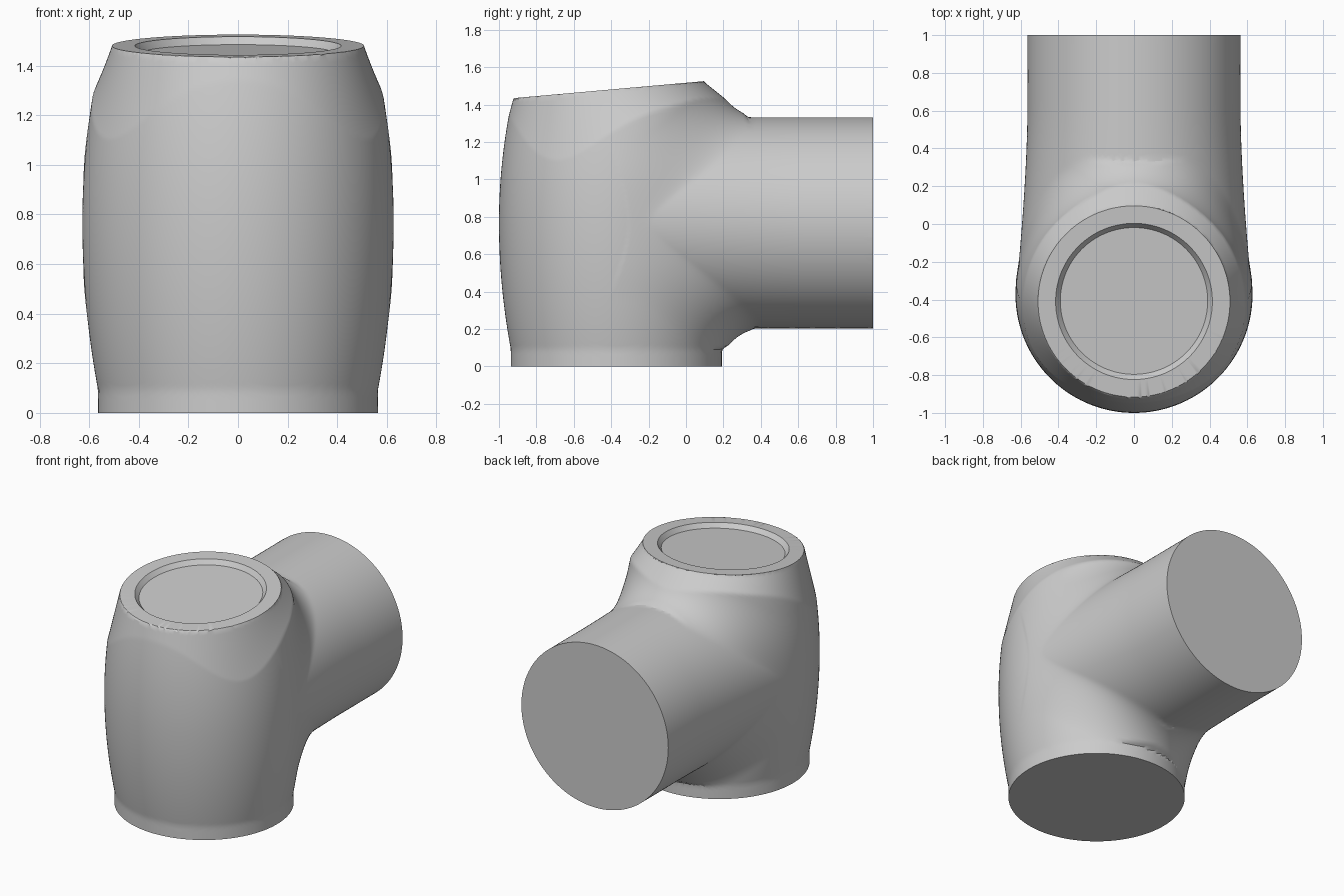
import bpy, bmesh, math
from mathutils import Vector

if "Cube" in bpy.data.objects:
    bpy.data.objects.remove(bpy.data.objects["Cube"])

CY, AXIS_Z, R_END = -0.3725, 0.7675, 0.564      # barrel axis, arm height, pipe radius
TOP = Vector((0, -0.41, 1.48))                  # centre of the tilted top rim
TOP_N = Vector((0, -0.0891, 1)).normalized()


def clamp(v):
    return min(max(v, 0.0), 1.0)


def field(p):
    """Signed field of barrel and arm joined by a fillet (negative inside)."""
    x, y, z = p
    rad = math.hypot(x, y - CY)
    c = (y - CY) / rad if rad > 1e-6 else 0.0
    dz = z - AXIS_Z
    # barrel with a straight collar at the foot
    bulge = 0.6275 - (0.16 if dz > 0 else 0.139) * dz * dz
    barrel = rad - (bulge if z > 0.09 else R_END)
    # slanted shoulder below the rim, steepest at the sides
    slope = 0.38 + 0.49 * c + 0.38 * c * c
    shoulder = rad - (0.507 - 0.0425 * c + slope * (1.48 + 0.045 * c - z))
    foot = rad - (R_END + 1.5 * max(z - 0.09, 0))
    # arm flaring sideways into the barrel
    w = R_END + 0.06 * clamp((0.6 - y) / 0.95) ** 1.6
    e = math.hypot(x / w, dz / R_END)
    arm = max((e - 1) * R_END, -0.3 - y)
    # fillet, fading out at the sides
    s = abs(x / w) / max(e, 1e-6)
    k = 0.01 + 0.19 * (1 - min(s, 1) ** 4)
    blend = max(k, min(barrel, arm)) - math.hypot(max(k - barrel, 0), max(k - arm, 0))
    return min(max(blend, shoulder, foot), arm)


def reach(centre, d):
    lo, hi = 0.0, 3.0
    for _ in range(22):
        mid = (lo + hi) / 2
        if field(centre + d * mid) < 0:
            lo = mid
        else:
            hi = mid
    return centre + d * lo


bm = bmesh.new()
bmesh.ops.create_icosphere(bm, subdivisions=7, radius=1)
centre = Vector((0, CY, AXIS_Z))
for v in bm.verts:
    v.co = reach(centre, v.co.normalized())


def trim(co, no):
    """Cut off everything beyond a plane and return the open edge loop."""
    bmesh.ops.bisect_plane(bm, geom=bm.verts[:] + bm.edges[:] + bm.faces[:],
                           plane_co=co, plane_no=no, clear_outer=True)
    return [e for e in bm.edges if e.is_boundary]


def cap(edges):
    bmesh.ops.holes_fill(bm, edges=edges, sides=0)


def set_ring(verts, mid, radius):
    for v in verts:
        d = v.co - mid
        d -= TOP_N * d.dot(TOP_N)
        v.co = mid + d.normalized() * radius


# flat foot and flat arm end
cap(trim(Vector((0, 0, 0)), Vector((0, 0, -1))))
cap(trim(Vector((0, 1, 0)), Vector((0, 1, 0))))

# rim ring, tapered recess wall and recess floor
loop = trim(TOP, TOP_N)
set_ring({v for e in loop for v in e.verts}, TOP, 0.508)
for mid, radius in ((TOP, 0.415), (TOP - TOP_N * 0.03, 0.39)):
    geom = bmesh.ops.extrude_edge_only(bm, edges=loop)["geom"]
    ring = [g for g in geom if isinstance(g, bmesh.types.BMVert)]
    set_ring(ring, mid, radius)
    loop = [g for g in geom if isinstance(g, bmesh.types.BMEdge) and g.is_boundary]
cap(loop)
bmesh.ops.recalc_face_normals(bm, faces=bm.faces[:])

mesh = bpy.data.meshes.new("pipe_fitting")
bm.to_mesh(mesh)
bm.free()
fitting = bpy.data.objects.new("pipe_fitting", mesh)
bpy.context.collection.objects.link(fitting)

grey = bpy.data.materials.new("light grey")
grey.diffuse_color = (0.6, 0.6, 0.6, 1)
grey.use_nodes = True
grey.node_tree.nodes["Principled BSDF"].inputs["Base Color"].default_value = grey.diffuse_color
mesh.materials.append(grey)

bpy.context.view_layer.objects.active = fitting
fitting.select_set(True)
bpy.ops.object.shade_smooth_by_angle(angle=math.radians(25))
